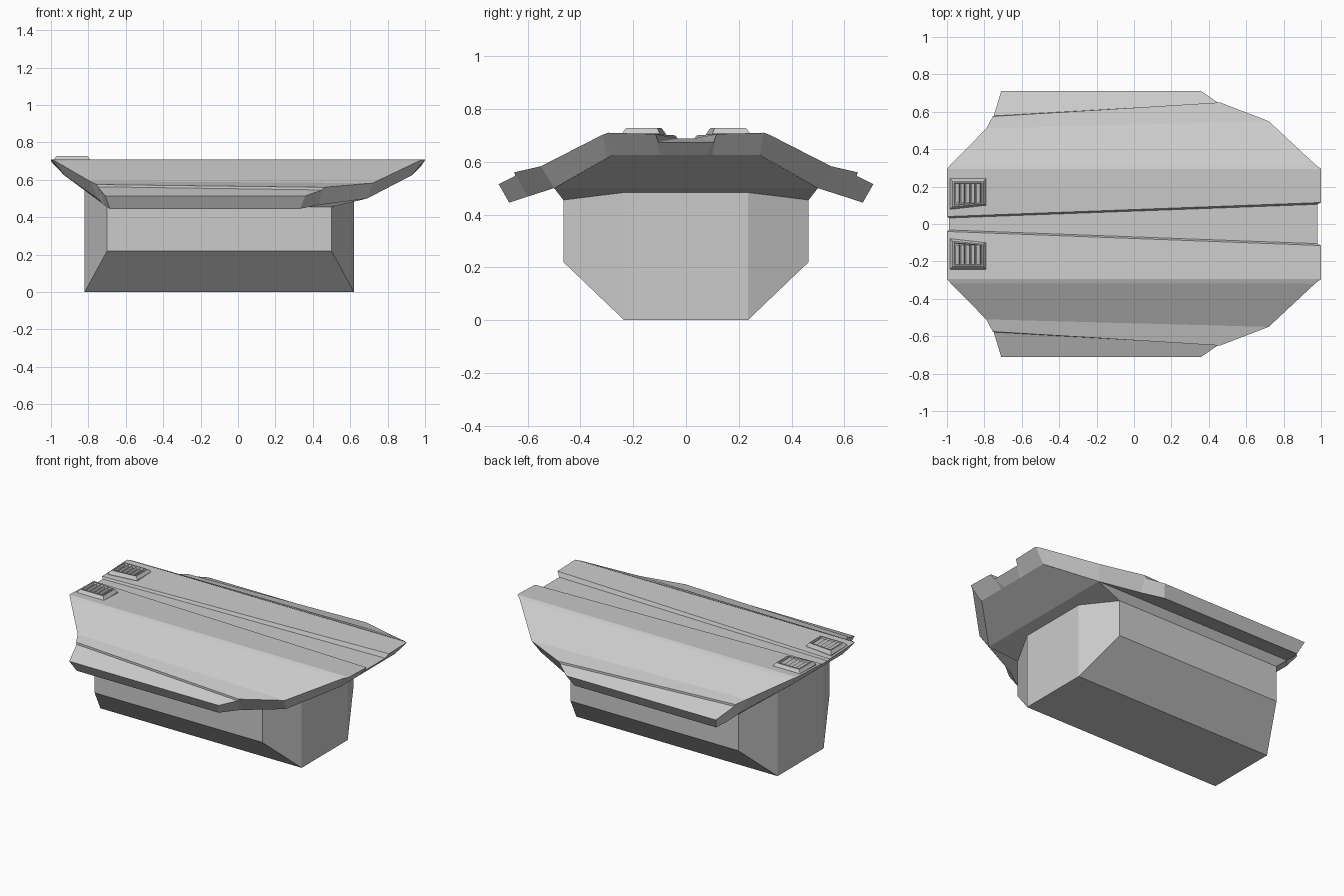
import bpy, bmesh

if "Cube" in bpy.data.objects:
    bpy.data.objects.remove(bpy.data.objects["Cube"])


def finish(name, bm, mirror=False):
    bmesh.ops.recalc_face_normals(bm, faces=bm.faces[:])
    me = bpy.data.meshes.new(name)
    bm.to_mesh(me)
    bm.free()
    ob = bpy.data.objects.new(name, me)
    bpy.context.collection.objects.link(ob)
    if mirror:
        m = ob.modifiers.new("mirror", 'MIRROR')
        m.use_axis = (False, True, False)
        m.use_clip = True
    return ob


def hull(name, points):
    # convex solid, points mirrored across y
    bm = bmesh.new()
    for x, y, z in points:
        for s in (1, -1):
            bm.verts.new((x, s * y, z))
    bmesh.ops.convex_hull(bm, input=bm.verts[:])
    bmesh.ops.dissolve_limit(bm, angle_limit=0.01, verts=bm.verts[:], edges=bm.edges[:])
    return finish(name, bm)


def loft(bm, rings, cap_start=False, cap_end=False):
    rows = [[bm.verts.new(p) for p in r] for r in rings]
    n = len(rows[0])
    for a, b in zip(rows, rows[1:]):
        for i in range(n):
            j = (i + 1) % n
            bm.faces.new((a[i], a[j], b[j], b[i]))
    if cap_start:
        bm.faces.new(rows[0])
    if cap_end:
        bm.faces.new(rows[-1])


# lower body: long box with chamfered bottom and corners
hull("lower_body", [(x, 0.235, z) for x in (-0.82, 0.62) for z in (0, 0.58)] +
     [(x, 0.465, z) for x in (-0.70, 0.50) for z in (0.22, 0.455)])

# collar flaring from the body to the underside of the cover
hull("collar", [(-0.82, 0.235, 0.58), (0.62, 0.235, 0.58),
                (-0.70, 0.465, 0.455), (0.50, 0.465, 0.455),
                (-0.93, 0.28, 0.625), (0.93, 0.28, 0.625),
                (-0.75, 0.50, 0.50), (0.69, 0.50, 0.50)])

# cover: rows from centre outward
# (top left point, top right point, (bottom left x, bottom right x, y, z))
rows = [
    ((-0.99, 0, 0.688), (0.98, 0, 0.675), (-0.93, 0.93, 0, 0.625)),
    ((-0.99, 0.032, 0.688), (0.98, 0.105, 0.675), (-0.93, 0.93, 0.07, 0.625)),
    ((-1, 0.04, 0.70), (1, 0.115, 0.705), (-0.93, 0.93, 0.10, 0.625)),
    ((-1, 0.295, 0.71), (1, 0.295, 0.71), (-0.93, 0.93, 0.28, 0.625)),
    ((-0.98, 0.317, 0.702), (0.97, 0.317, 0.702), (-0.91, 0.908, 0.30, 0.614)),
    ((-0.79, 0.51, 0.592), (0.72, 0.55, 0.583), (-0.75, 0.69, 0.50, 0.50)),
    ((-0.755, 0.575, 0.575), (0.46, 0.65, 0.56), (-0.72, 0.45, 0.60, 0.468)),
    ((-0.75, 0.578, 0.563), (0.45, 0.648, 0.546), (-0.715, 0.43, 0.61, 0.465)),
    ((-0.71, 0.71, 0.515), (0.36, 0.71, 0.515), (-0.685, 0.33, 0.67, 0.445)),
]
bm = bmesh.new()
grid = []
for tl, tr, (bl, br, by, bz) in rows:
    grid.append([bm.verts.new(p) for p in (tl, tr, (br, by, bz), (bl, by, bz))])
for a, b in zip(grid, grid[1:]):
    for i in range(4):
        j = (i + 1) % 4
        bm.faces.new((a[i], a[j], b[j], b[i]))
bm.faces.new(grid[-1])
finish("top_cover", bm, mirror=True)


# vent frames: raised bevelled frame with a shallow recess
def outline(inset, z):
    i = inset
    return [(-0.985 + i, 0.078 + i, z), (-0.79 - i, 0.10 + i * 0.6, z),
            (-0.79 - i, 0.242 - i, z), (-0.985 + i, 0.242 - i, z)]


bm = bmesh.new()
loft(bm, [outline(0, 0.695), outline(0, 0.708), outline(0.014, 0.727),
          outline(0.022, 0.727), outline(0.026, 0.711)], True, True)
finish("vent_frame", bm, mirror=True)

# vent louvres: row of slanted ridges in each recess
bm = bmesh.new()
count, x0, step = 5, -0.957, 0.028
for k in range(count):
    x = x0 + k * step
    tri = [(x, 0.708), (x + step, 0.708), (x + step * 0.75, 0.725)]
    loft(bm, [[(px, y, z) for px, z in tri] for y in (0.112, 0.216)], True, True)
finish("vent_louvres", bm, mirror=True)
